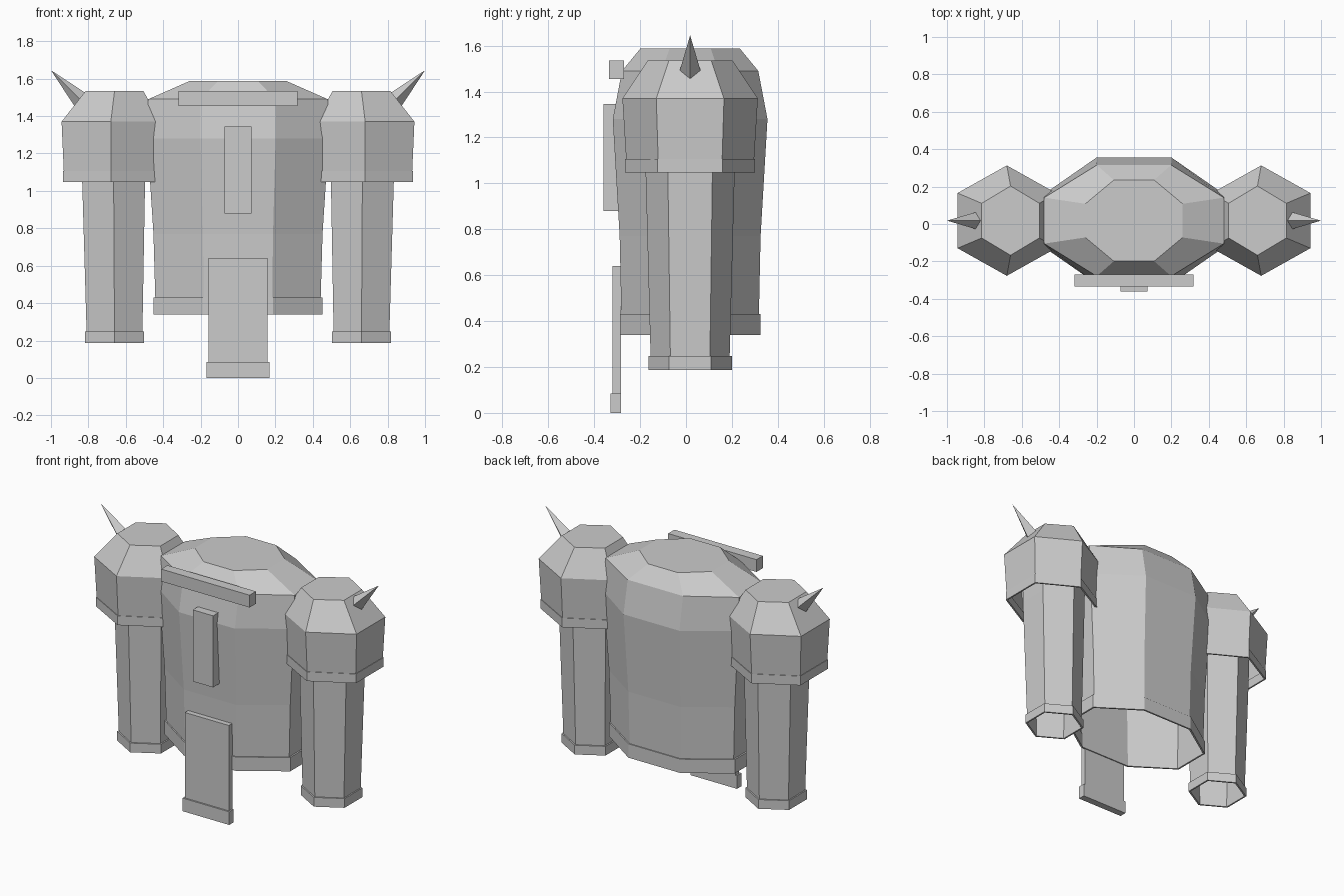
import bpy, bmesh, math
from mathutils import Vector

if "Cube" in bpy.data.objects:
    bpy.data.objects.remove(bpy.data.objects["Cube"])

CY = 0.018  # depth centre of body and sleeves

grey = bpy.data.materials.new("plain grey")
grey.diffuse_color = (0.6, 0.6, 0.6, 1)
grey.use_nodes = True
grey.node_tree.nodes["Principled BSDF"].inputs["Base Color"].default_value = grey.diffuse_color


def finish(name, bm, normals=True):
    if normals:
        bmesh.ops.recalc_face_normals(bm, faces=bm.faces)
    me = bpy.data.meshes.new(name)
    bm.to_mesh(me)
    bm.free()
    me.materials.append(grey)
    ob = bpy.data.objects.new(name, me)
    bpy.context.collection.objects.link(ob)
    return ob


def loft(name, sides, rings, cap=False, closed=False):
    """Rings, listed from the top down: (centre x, z, half width x, half depth y), measured at the corner radius."""
    bm = bmesh.new()
    loops = []
    for cx, z, rx, ry in rings:
        angles = [2 * math.pi * (i + 0.5) / sides for i in range(sides)]
        loops.append([bm.verts.new((cx + rx * math.cos(a), CY + ry * math.sin(a), z)) for a in angles])
    pairs = list(zip(loops, loops[1:]))
    if closed:
        pairs.append((loops[-1], loops[0]))
    for up, low in pairs:
        for i in range(sides):
            j = (i + 1) % sides
            bm.faces.new((up[i], low[i], low[j], up[j]))
    if cap:
        bm.faces.new(loops[0])
    return finish(name, bm, normals=False)


def trim(name, sides, cx, top, bottom, rx, ry, inset=0.012):
    """Thin hollow hem band."""
    a, b = (rx, ry), (rx - inset, ry - inset)
    loft(name, sides, [(cx, top, *b), (cx, top, *a), (cx, bottom, *a), (cx, bottom, *b)], closed=True)


def plate(name, x, y0, y1, z0, z1):
    bm = bmesh.new()
    bmesh.ops.create_cube(bm, size=1)
    for v in bm.verts:
        v.co = Vector((v.co.x * 2 * x, y0 + (v.co.y + 0.5) * (y1 - y0), z0 + (v.co.z + 0.5) * (z1 - z0)))
    finish(name, bm)


# Body: eight-sided shell, open below
k8 = 1 / math.cos(math.pi / 8)
body = [(1.587, 0.26, 0.217), (1.49, 0.48, 0.297), (1.28, 0.485, 0.337),
        (0.77, 0.452, 0.307), (0.35, 0.44, 0.298)]
loft("body_shell", 8, [(0, z, x * k8, y * k8) for z, x, y in body], cap=True)
trim("body_hem", 8, 0, 0.43, 0.34, 0.452 * k8, 0.306 * k8)

# Front plates
plate("collar_bar", 0.318, -0.335, -0.27, 1.455, 1.535)
plate("chest_strip", 0.073, -0.36, -0.295, 0.88, 1.345)
plate("front_flap", 0.158, -0.32, -0.284, 0.04, 0.64)
plate("flap_hem", 0.168, -0.33, -0.284, 0.0, 0.085)

for side, s in (("left", -1), ("right", 1)):
    # Shoulder guard: six-sided dome, open below
    loft(side + "_shoulder_guard", 6,
         [(s * 0.66, 1.535, 0.178, 0.185), (s * 0.68, 1.37, 0.304, 0.295),
          (s * 0.68, 1.06, 0.288, 0.276)], cap=True)
    trim(side + "_shoulder_hem", 6, s * 0.68, 1.107, 1.047, 0.294, 0.283)
    # Sleeve
    loft(side + "_sleeve", 6,
         [(s * 0.665, 1.3, 0.198, 0.198), (s * 0.665, 1.05, 0.194, 0.194),
          (s * 0.66, 0.2, 0.171, 0.171)])
    trim(side + "_cuff", 6, s * 0.66, 0.247, 0.187, 0.182, 0.182)
    # Shoulder spike
    base, tip = Vector((s * 0.83, CY, 1.475)), Vector((s * 1.0, CY, 1.645))
    axis = tip - base
    bm = bmesh.new()
    bmesh.ops.create_cone(bm, cap_ends=True, segments=4, radius1=0.05, radius2=0, depth=axis.length)
    rot = Vector((0, 0, 1)).rotation_difference(axis.normalized()).to_matrix()
    for v in bm.verts:
        v.co = rot @ v.co + (base + tip) / 2
    finish(side + "_shoulder_spike", bm)
